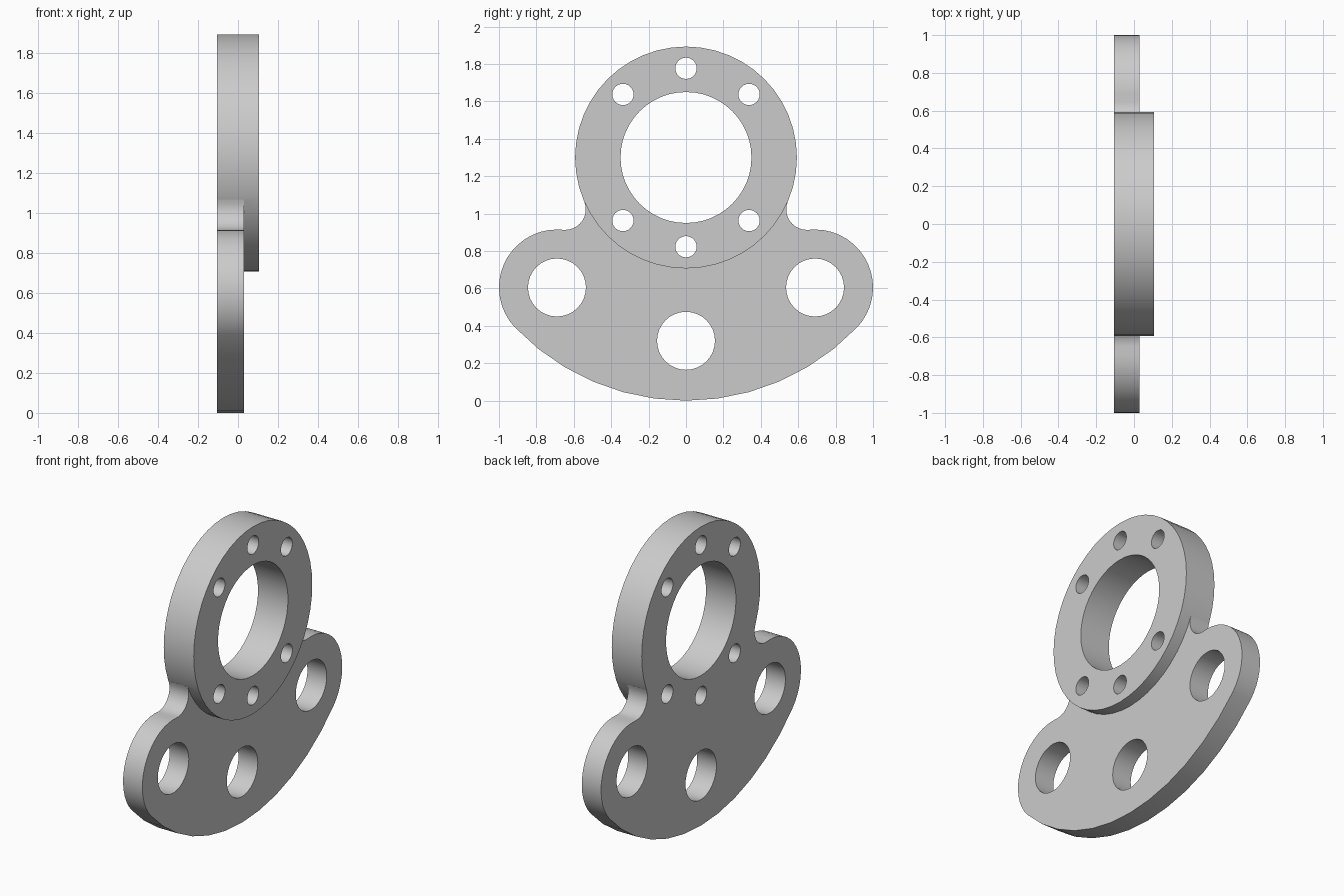
import bpy, bmesh, math

if "Cube" in bpy.data.objects:
    bpy.data.objects.remove(bpy.data.objects["Cube"])

BACK, STEP, FRONT = -0.105, 0.03, 0.105
RING = (0.0, 1.30)      # ring centre (y, z)
EAR = (0.69, 0.605)     # ear centre
FILLET = (0.646, 1.023) # fillet centre
SWEEP = (0.0, 1.264)    # centre of the big lower arc


def arc(c, r, a0, a1, n):
    return [(c[0] + r * math.cos(a0 + (a1 - a0) * i / n),
             c[1] + r * math.sin(a0 + (a1 - a0) * i / n)) for i in range(n + 1)]


def circle(c, r, n):
    return arc(c, r, 0, 2 * math.pi, n)[:-1]


def angle(a, b):
    return math.atan2(b[1] - a[1], b[0] - a[0])


def prisms(name, outlines, x0, x1):
    """Extrude closed (y, z) outlines along x into one object."""
    bm = bmesh.new()
    for pts in outlines:
        a = [bm.verts.new((x0, y, z)) for y, z in pts]
        b = [bm.verts.new((x1, y, z)) for y, z in pts]
        bm.faces.new(a)
        bm.faces.new(b[::-1])
        for i in range(len(pts)):
            j = (i + 1) % len(pts)
            bm.faces.new((a[i], b[i], b[j], a[j]))
    bmesh.ops.recalc_face_normals(bm, faces=bm.faces)
    mesh = bpy.data.meshes.new(name)
    bm.to_mesh(mesh)
    bm.free()
    ob = bpy.data.objects.new(name, mesh)
    bpy.context.collection.objects.link(ob)
    return ob


def boolean(target, other, operation):
    mod = target.modifiers.new(operation.lower(), 'BOOLEAN')
    mod.operation = operation
    mod.solver = 'EXACT'
    mod.object = other
    bpy.ops.object.modifier_apply(modifier=mod.name)
    bpy.data.objects.remove(other)


# Eared plate: half outline, mirrored; its top edge is buried in the ring
tangent = angle(SWEEP, EAR)
ring_tangent = angle(RING, FILLET)
half = (arc(SWEEP, 1.264, -math.pi / 2, tangent, 6)
        + arc(EAR, 0.31, tangent, math.pi / 2, 16)[1:]
        + arc(FILLET, 0.11, 1.5 * math.pi, ring_tangent + math.pi, 10)
        + arc(RING, 0.56, ring_tangent, -math.pi / 2, 12))
outline = half + [(-y, z) for y, z in half[-2:0:-1]]
plate = prisms("mounting_bracket", [outline], BACK, STEP)
bpy.context.view_layer.objects.active = plate
plate.select_set(True)

# Thicker ring flange, flush at the back
ring = prisms("ring_flange", [circle(RING, 0.593, 48)], BACK, FRONT)
ring.hide_render = True
boolean(plate, ring, 'UNION')

# Bore, six bolt holes and three large plate holes
holes = [circle(RING, 0.35, 48)]
for deg in (45, 90, 135, 225, 270, 315):
    a = math.radians(deg)
    c = (0.477 * math.cos(a), RING[1] + 0.477 * math.sin(a))
    holes.append(circle(c, 0.057, 24))
for c in (EAR, (-EAR[0], EAR[1]), (0.0, 0.32)):
    holes.append(circle(c, 0.155, 32))
cutter = prisms("hole_cutters", holes, -0.3, 0.3)
cutter.hide_render = True
boolean(plate, cutter, 'DIFFERENCE')

bpy.ops.object.shade_smooth_by_angle(angle=math.radians(30))
